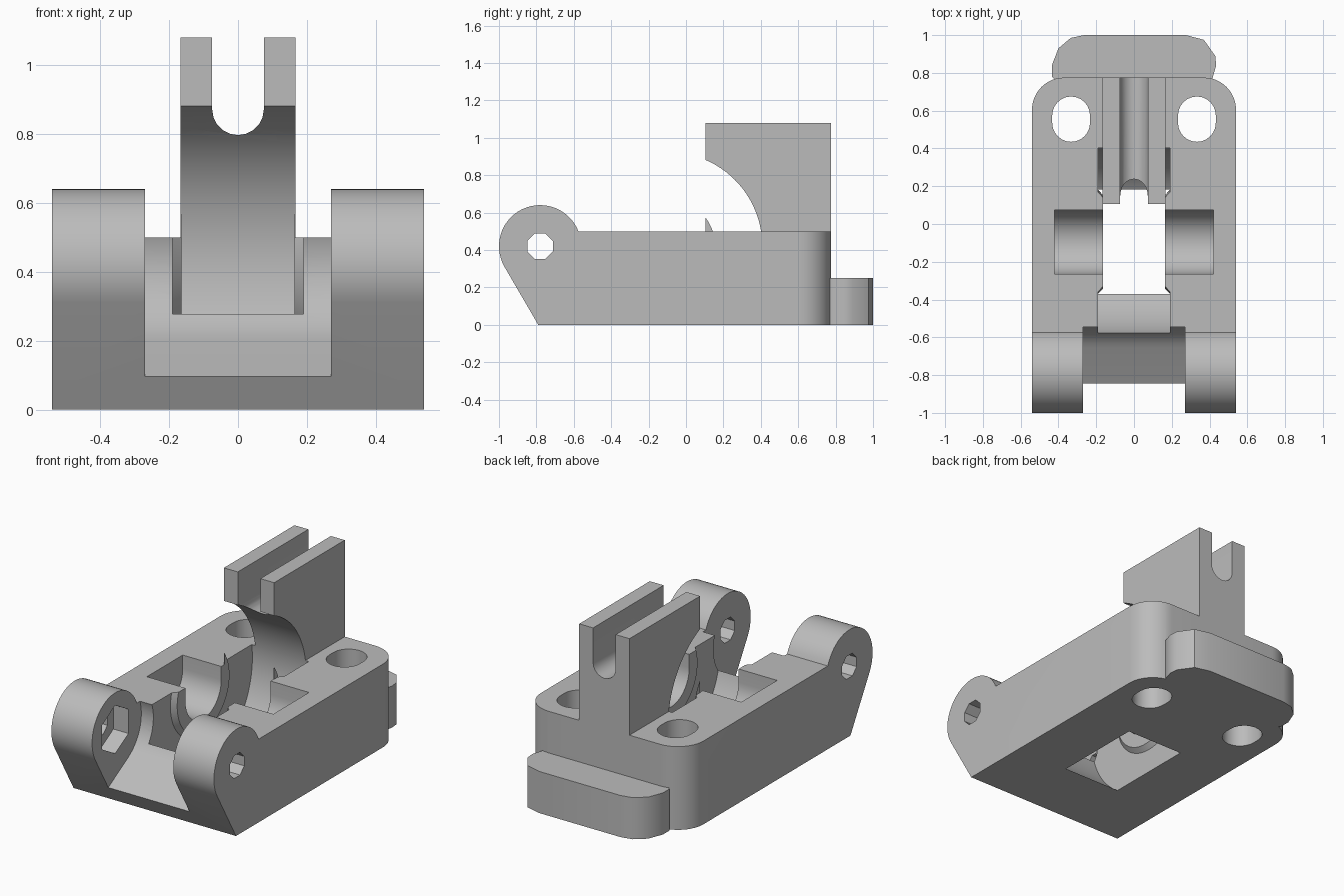
import bpy, bmesh
from math import pi, cos, sin, radians, sqrt

if "Cube" in bpy.data.objects:
    bpy.data.objects.remove(bpy.data.objects["Cube"])

grey = bpy.data.materials.new("plain grey")
grey.use_nodes = True
tone = (0.5, 0.5, 0.5, 1)
grey.diffuse_color = tone
grey.node_tree.nodes["Principled BSDF"].inputs["Base Color"].default_value = tone

PLACE = {"x": lambda u, v, t: (t, u, v),    # profile in y, z
         "y": lambda u, v, t: (u, t, v),    # profile in x, z
         "z": lambda u, v, t: (u, v, t)}    # profile in x, y


def make(name, bm):
    bmesh.ops.recalc_face_normals(bm, faces=bm.faces)
    mesh = bpy.data.meshes.new(name)
    bm.to_mesh(mesh)
    bm.free()
    mesh.materials.append(grey)
    ob = bpy.data.objects.new(name, mesh)
    bpy.context.collection.objects.link(ob)
    return ob


def prism(name, axis, profile, lo, hi):
    """Extrude a closed profile along an axis."""
    bm = bmesh.new()
    face = bm.faces.new([bm.verts.new(PLACE[axis](u, v, lo)) for u, v in profile])
    new = bmesh.ops.extrude_face_region(bm, geom=[face])["geom"]
    shift = PLACE[axis](0, 0, hi - lo)
    bmesh.ops.translate(bm, vec=shift, verts=[g for g in new if isinstance(g, bmesh.types.BMVert)])
    return make(name, bm)


def arc(cu, cv, r, start, end, n):
    """Points along an arc, angles in degrees."""
    return [(cu + r * cos(radians(start + (end - start) * i / n)),
             cv + r * sin(radians(start + (end - start) * i / n))) for i in range(n + 1)]


def ring(cu, cv, r, n, start=0):
    return arc(cu, cv, r, start, start + 360, n)[:-1]


def rect(u0, u1, v0, v1):
    return [(u0, v0), (u1, v0), (u1, v1), (u0, v1)]


def lathe_x(name, outline, cy, cz, n):
    """Revolve (x, radius) points about a line along x."""
    bm = bmesh.new()
    rows = [[bm.verts.new((x, cy + r * cos(2 * pi * i / n), cz + r * sin(2 * pi * i / n)))
             for i in range(n)] for x, r in outline]
    for a, b in zip(rows, rows[1:]):
        for i in range(n):
            j = (i + 1) % n
            bm.faces.new((a[i], a[j], b[j], b[i]))
    bm.faces.new(rows[0])
    bm.faces.new(rows[-1])
    return make(name, bm)


def combine(target, tool, operation):
    mod = target.modifiers.new("combine", "BOOLEAN")
    mod.operation, mod.solver, mod.object = operation, "EXACT", tool
    bpy.context.view_layer.objects.active = target
    bpy.ops.object.modifier_apply(modifier=mod.name)
    bpy.data.objects.remove(tool)


def cut(target, tool):
    combine(target, tool, "DIFFERENCE")


W, BACK, TOP = 0.54, 0.775, 0.5          # half width, rear face, deck height
HY, HZ, HR = -0.78, 0.42, 0.22           # hinge centre and radius
WY, WZ, WR = -0.095, 0.42, 0.503         # wheel centre and radius

# Base with rounded hinge profile
deck = sqrt(HR ** 2 - (TOP - HZ) ** 2)
ear_end = 21.3
side = arc(HY, HZ, HR, ear_end, 210, 28) + [(-0.79, 0), (BACK, 0), (BACK, TOP)]
body = prism("base", "x", side, -W, W)

# Rounded rear corners
R = 0.17
plan = [(-W, -1.1), (W, -1.1)] + arc(W - R, BACK - R, R, 0, 90, 12) + arc(R - W, BACK - R, R, 90, 180, 12)
combine(body, prism("plan_limit", "z", plan, -0.1, 1), "INTERSECT")

# Rear tab
tab = [(-0.36, 0.7), (0.36, 0.7), (0.415, 0.77), (0.435, 0.84), (0.43, 0.89), (0.37, 0.975),
       (0.275, 1), (-0.265, 1), (-0.335, 0.985), (-0.4, 0.93), (-0.435, 0.84), (-0.435, 0.78)]
combine(body, prism("rear_tab", "z", tab, 0, 0.25), "UNION")

# Tower behind the wheel
combine(body, prism("tower", "x", rect(0.105, BACK, 0.3, 1.08), -0.167, 0.167), "UNION")

# Hinge gap: round clearance opened along a 30 degree ramp
CR = 0.248
far = (-cos(radians(30)) * 0.6, -sin(radians(30)) * 0.6)
gap = arc(HY, HZ, CR, -60, 120, 28)
gap += [(gap[-1][0] + far[0], gap[-1][1] + far[1]), (gap[0][0] + far[0], gap[0][1] + far[1])]
cut(body, prism("hinge_gap", "x", gap, -0.27, 0.27))

# Wheel well, leaving tapered hub bosses on both walls
well = [(-0.19, WR), (-0.19, 0.275), (-0.164, 0.248)]
well = [well[2], well[1], well[0]] + [(-x, r) for x, r in well]
cut(body, lathe_x("wheel_well", well, WY, WZ, 96))

# Axle trough, open at the top
trough = arc(WY, WZ, 0.17, 180, 360, 24) + [(WY + 0.17, 0.52), (WY - 0.17, 0.52)]
cut(body, prism("axle_trough", "x", trough, -0.42, 0.42))

# Guide slot in the tower
slot = arc(0, 0.872, 0.075, 180, 360, 10) + [(0.075, 1.2), (-0.075, 1.2)]
cut(body, prism("guide_slot", "y", slot, 0, 1))

# Oval mounting holes
for s in (-1, 1):
    oval = arc(s * 0.333, 0.575, 0.1, 0, 180, 12) + arc(s * 0.333, 0.535, 0.1, 180, 360, 12)
    cut(body, prism("mounting_hole", "z", oval, -0.1, 0.7))

# Hinge pin hole and nut pocket
cut(body, prism("pin_hole", "x", ring(HY, HZ, 0.074, 8, 22.5), -0.7, 0.7))
cut(body, prism("nut_pocket", "x", ring(HY, HZ, 0.145, 6, 30), -0.37, -0.2))

body.select_set(True)
bpy.context.view_layer.objects.active = body
bpy.ops.object.shade_smooth_by_angle(angle=radians(30))
